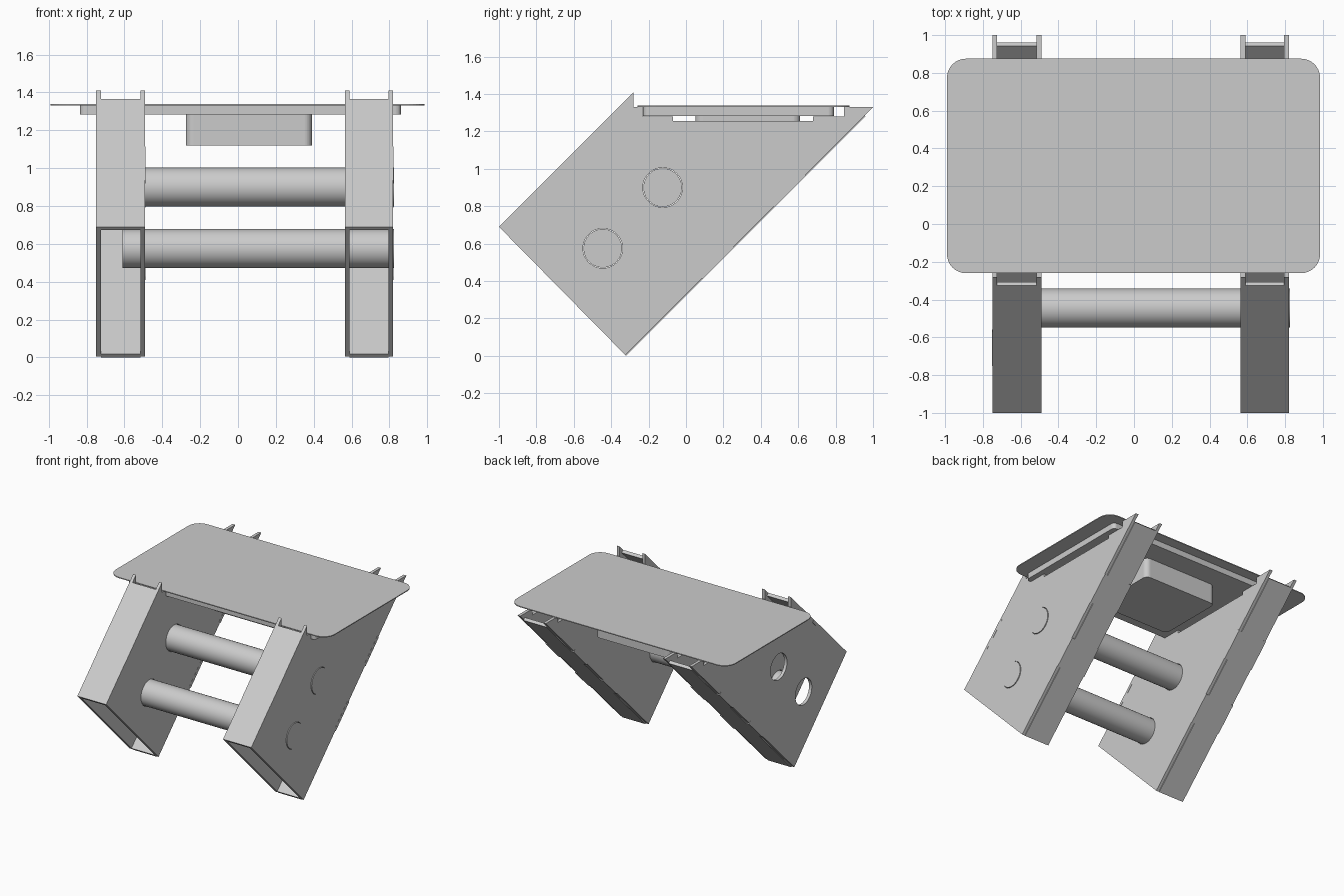
import bpy, bmesh
from math import sin, cos, pi, sqrt
from mathutils import Matrix, Vector

cube = bpy.data.objects.get("Cube")
if cube:
    bpy.data.objects.remove(cube, do_unlink=True)

GREY = (0.6, 0.6, 0.6, 1)
grey = bpy.data.materials.new("plain grey")
grey.use_nodes = True
grey.diffuse_color = GREY
grey.node_tree.nodes["Principled BSDF"].inputs["Base Color"].default_value = GREY


def link(name, mesh):
    obj = bpy.data.objects.new(name, mesh)
    bpy.context.collection.objects.link(obj)
    mesh.materials.clear()
    mesh.materials.append(grey)
    return obj


def panel(name, outlines, thickness, origin, u, v):
    """Flat sheet: first outline is the edge, others are holes; centred on its plane."""
    curve = bpy.data.curves.new(name, "CURVE")
    curve.dimensions = "2D"
    curve.fill_mode = "BOTH"
    curve.extrude = thickness / 2
    for pts in outlines:
        spline = curve.splines.new("POLY")
        spline.points.add(len(pts) - 1)
        for p, (a, b) in zip(spline.points, pts):
            p.co = (a, b, 0, 1)
        spline.use_cyclic_u = True
    temp = bpy.data.objects.new(name, curve)
    bpy.context.collection.objects.link(temp)
    bpy.context.view_layer.update()
    deps = bpy.context.evaluated_depsgraph_get()
    mesh = bpy.data.meshes.new_from_object(temp.evaluated_get(deps))
    bpy.data.objects.remove(temp)
    u, v = Vector(u).normalized(), Vector(v).normalized()
    frame = Matrix((u, v, u.cross(v))).transposed().to_4x4()
    mesh.transform(Matrix.Translation(origin) @ frame)
    bm = bmesh.new()
    bm.from_mesh(mesh)
    bmesh.ops.remove_doubles(bm, verts=bm.verts, dist=1e-5)
    bmesh.ops.recalc_face_normals(bm, faces=bm.faces)
    for f in bm.faces:
        f.smooth = False
    bm.to_mesh(mesh)
    bm.free()
    return link(name, mesh)


def circle(cx, cy, r, n=48):
    return [(cx + r * cos(2 * pi * i / n), cy + r * sin(2 * pi * i / n)) for i in range(n)]


def rounded(x0, x1, y0, y1, r, n=8):
    corners = [(x1 - r, y1 - r), (x0 + r, y1 - r), (x0 + r, y0 + r), (x1 - r, y0 + r)]
    return [(cx + r * cos(pi / 2 * (k + i / n)), cy + r * sin(pi / 2 * (k + i / n)))
            for k, (cx, cy) in enumerate(corners) for i in range(n + 1)]


def tabbed(x0, x1, tab, length, spans):
    """Strip of given length whose edges step outwards by tab over each span."""
    side = [(0, 0)]
    for a, b in spans:
        side += [(a, 0), (a, tab), (b, tab), (b, 0)]
    side.append((length, 0))
    return [(x1 + d, s) for s, d in side] + [(x0 - d, s) for s, d in reversed(side)]


# Shared sizes
T = 0.025
BARS = {"upper_bar": (-0.125, 0.9), "lower_bar": (-0.445, 0.575)}
R = 0.103
SIDE = [(-1, 0.69), (-0.28, 1.41), (-0.28, 1.33), (-0.23, 1.33), (-0.23, 1.28),
        (-0.07, 1.28), (-0.07, 1.255), (0.68, 1.255), (0.68, 1.28),
        (0.845, 1.28), (0.845, 1.33), (1, 1.33), (-0.325, 0.005)]
UP = (0, 1, 1)

# Legs: two slanted side sheets joined by tabbed front and rear sheets
holes = [circle(y, z, R + 0.003) for y, z in BARS.values()]
for leg, x0, x1 in (("right", -0.75, -0.49), ("left", 0.565, 0.82)):
    for place, x in (("low_x", x0 + T / 2), ("high_x", x1 - T / 2)):
        panel(f"{leg}_leg_side_{place}", [SIDE] + holes, T, (x, 0, 0), (0, 1, 0), (0, 0, 1))
    a, b, tab = x0 + T, x1 - T, T + 0.001
    n = Vector((0, -1, 1)).normalized()
    front = Vector((0, -1, 0.69)) - n * (T / 2)
    panel(f"{leg}_leg_front", [tabbed(a, b, tab, 0.955, [(0.35, 0.6)])], T, front, (1, 0, 0), UP)
    rear = Vector((0, -0.325, 0.005)) - n * (0.007 - T / 2)
    panel(f"{leg}_leg_rear", [tabbed(a, b, tab, 1.81, [(0.58, 0.82), (1.12, 1.36)])],
          T, rear, (1, 0, 0), UP)

# Round cross bars, closed at the left end and open at the right
for name, (y, z) in BARS.items():
    bm = bmesh.new()
    rings = [[bm.verts.new((x, y + a, z + b)) for a, b in circle(0, 0, R)] for x in (-0.61, 0.825)]
    for i in range(len(rings[0])):
        j = (i + 1) % len(rings[0])
        bm.faces.new((rings[0][i], rings[0][j], rings[1][j], rings[1][i])).smooth = True
    bm.faces.new(rings[1])
    for e in bm.edges:
        e.smooth = not any(len(f.verts) > 4 for f in e.link_faces)
    bm.normal_update()
    if bm.faces[:][-1].normal.x < 0:
        bmesh.ops.reverse_faces(bm, faces=bm.faces[:])
    # side faces must point away from the axis
    for f in bm.faces[:]:
        c = f.calc_center_median() - Vector((0.1, y, z))
        if f.normal.dot(c) < 0:
            f.normal_flip()
    mesh = bpy.data.meshes.new(name)
    bm.to_mesh(mesh)
    bm.free()
    link(name, mesh)

# Table top: thin rounded sheet, slab under it and a hanging box
for name, outline, z0, z1 in (
        ("table_top", rounded(-0.99, 0.985, -0.26, 0.875, 0.1), 1.331, 1.338),
        ("under_slab", rounded(-0.835, 0.86, -0.23, 0.79, 0.03), 1.283, 1.331),
        ("hanging_box", rounded(-0.275, 0.39, 0.05, 0.61, 0.04), 1.12, 1.283)):
    panel(name, [outline], z1 - z0, (0, 0, (z0 + z1) / 2), (1, 0, 0), (0, 1, 0))
